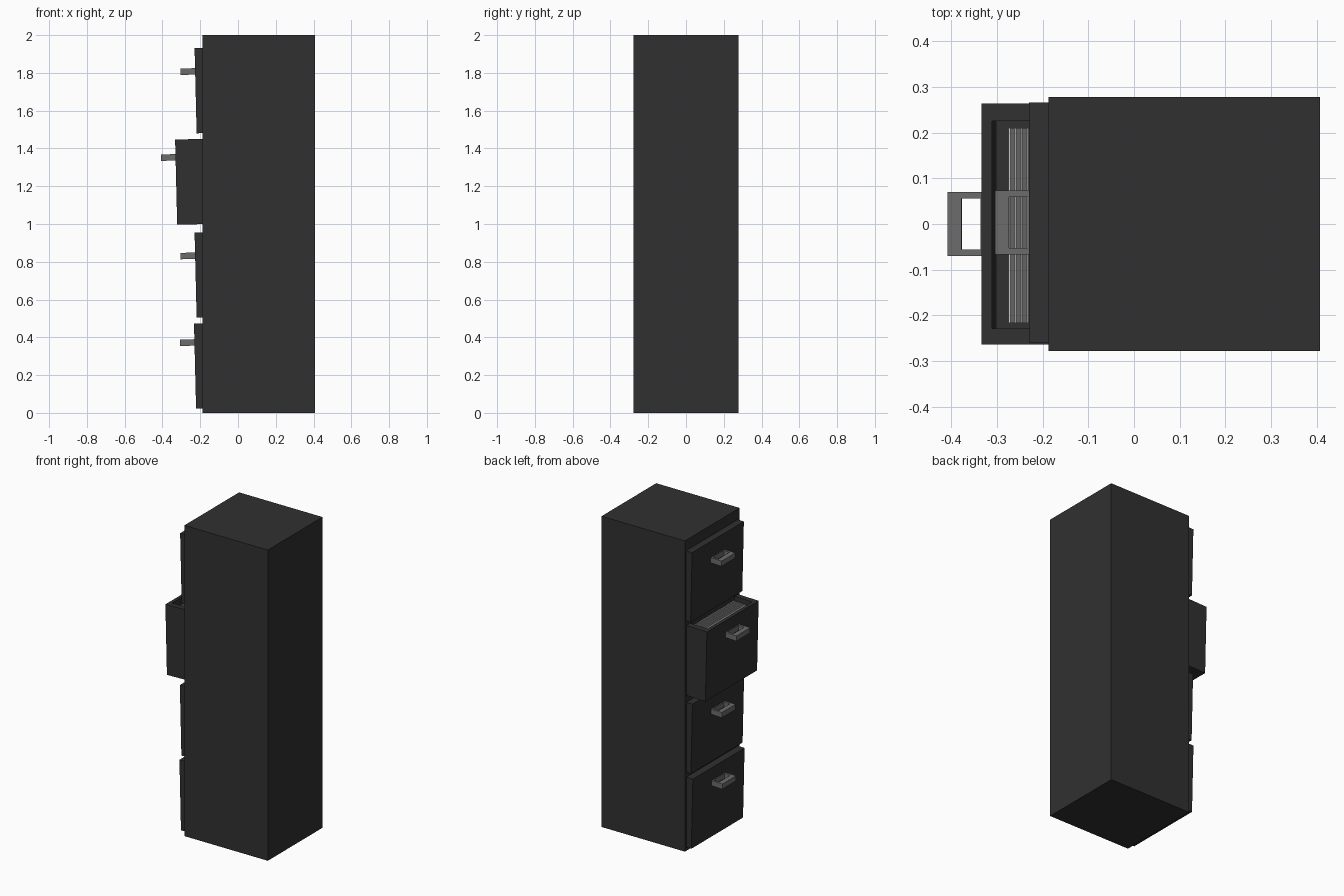
import bpy, bmesh
from math import radians
from mathutils import Matrix, Vector

if "Cube" in bpy.data.objects:
    bpy.data.objects.remove(bpy.data.objects["Cube"])


def material(name, v):
    m = bpy.data.materials.new(name)
    m.diffuse_color = (v, v, v, 1)
    m.use_nodes = True
    m.node_tree.nodes["Principled BSDF"].inputs["Base Color"].default_value = m.diffuse_color
    return m


DARK = material("dark_metal", 0.03)
GREY = material("grey_metal", 0.15)
PAPER = material("paper", 0.6)
TILT = radians(-1.4)


def box(bm, lo, hi):
    lo, hi = Vector(lo), Vector(hi)
    mat = Matrix.Translation((lo + hi) / 2) @ Matrix.Diagonal((*(hi - lo), 1))
    return bmesh.ops.create_cube(bm, size=1, matrix=mat)["verts"]


def finish(name, bm, mat, loc=(0, 0, 0), tilt=0):
    me = bpy.data.meshes.new(name)
    bm.to_mesh(me)
    bm.free()
    me.materials.append(mat)
    ob = bpy.data.objects.new(name, me)
    ob.location = loc
    ob.rotation_euler.y = tilt
    bpy.context.collection.objects.link(ob)
    return ob


def pocket(bm, axis, inset_lo, inset_hi, cut):
    """Inset the upper face to the given rectangle and push it down."""
    bm.faces.ensure_lookup_table()
    top = max(bm.faces, key=lambda f: f.calc_center_median().z)
    bmesh.ops.inset_region(bm, faces=[top], thickness=0.004)
    for v in top.verts:
        v.co.x = inset_lo[0] if v.co.x < axis else inset_hi[0]
        v.co.y = inset_lo[1] if v.co.y < 0 else inset_hi[1]
    new = bmesh.ops.extrude_face_region(bm, geom=[top])
    for v in new["geom"]:
        if isinstance(v, bmesh.types.BMVert):
            v.co.z -= cut
    bm.faces.remove(top) if top.is_valid else None


def handle(name, loc):
    # square ring pull: outer loop and inner loop, bridged around
    bm = bmesh.new()
    rings = []
    for x0, x1, y in ((-0.077, 0.004, 0.07), (-0.046, -0.005, 0.056)):
        for z in (-0.017, 0.017):
            rings.append([bm.verts.new((x, yy, z)) for x, yy in
                          ((x0, -y), (x1, -y), (x1, y), (x0, y))])
    ob, ot, ib, it = rings
    for i in range(4):
        j = (i + 1) % 4
        for a, b in ((ob, ot), (ot, it), (it, ib), (ib, ob)):
            bm.faces.new((a[i], a[j], b[j], b[i]))
    finish(name, bm, GREY, loc, TILT)


# cabinet body
bm = bmesh.new()
box(bm, (-0.187, -0.278, 0), (0.407, 0.278, 2))
finish("cabinet_body", bm, DARK)

# drawers: name, top front x, y shift, top z, handle z, open
drawers = (("bottom", -0.233, 0.0, 0.473, 0.373, False),
           ("lower", -0.23, 0.0, 0.955, 0.832, False),
           ("upper", -0.333, 0.0, 1.447, 1.353, True),
           ("top", -0.23, 0.003, 1.931, 1.808, False))
for name, x, y, z, hz, is_open in drawers:
    # drawer origin sits at its top front edge
    depth = 0.24 if is_open else 0.12
    bm = bmesh.new()
    box(bm, (0, -0.263, -0.451), (depth, 0.263, 0))
    if is_open:
        pocket(bm, depth / 2, (0.022, -0.228), (depth - 0.02, 0.225), 0.42)
    finish(name + "_drawer", bm, DARK, (x, y, z), TILT)
    handle(name + "_handle", (x + (z - hz) * 0.0244, y, hz))

# paper files standing in the open drawer
bm = bmesh.new()
for i in range(9):
    px = 0.058 + i * 0.013
    box(bm, (px, -0.216, -0.42), (px + 0.004, 0.21, -0.02))
finish("paper_files", bm, PAPER, (-0.333, 0, 1.447), TILT)
